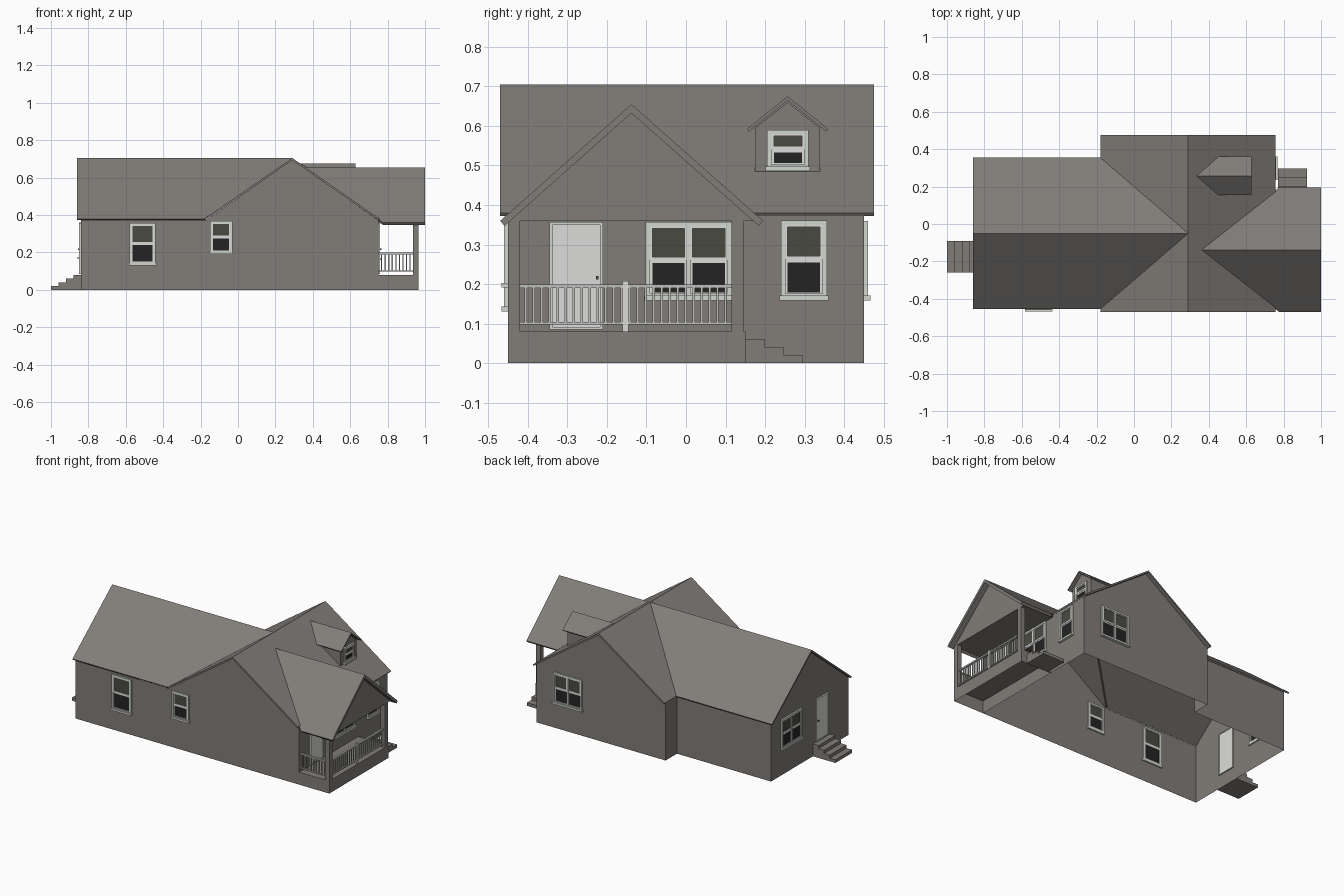
import bpy, bmesh
from mathutils import Vector, Matrix

cube = bpy.data.objects.get("Cube")
if cube:
    bpy.data.objects.remove(cube, do_unlink=True)


def material(name, rgb):
    m = bpy.data.materials.new(name)
    m.use_nodes = True
    col = (*rgb, 1)
    m.diffuse_color = col
    m.node_tree.nodes["Principled BSDF"].inputs["Base Color"].default_value = col
    return m


BODY = material("warm grey", (0.22, 0.205, 0.19))
TRIM = material("pale trim", (0.64, 0.68, 0.62))
SASH = material("off white", (0.72, 0.73, 0.71))
GLASS = material("green grey glass", (0.066, 0.07, 0.052))
DARK = material("dark glass", (0.017, 0.017, 0.017))
RAIL = material("light grey rail", (0.52, 0.52, 0.50))
PALETTE = [TRIM, SASH, GLASS, DARK]


def finish(name, bm, mats):
    me = bpy.data.meshes.new(name)
    bm.to_mesh(me)
    bm.free()
    for m in mats:
        me.materials.append(m)
    ob = bpy.data.objects.new(name, me)
    bpy.context.scene.collection.objects.link(ob)
    return ob


def sheet(name, polys, ref=(0, 0, 0.3), thick=0):
    """Flat panels facing away from ref, optionally thickened inwards."""
    bm = bmesh.new()
    for poly in polys:
        f = bm.faces.new([bm.verts.new(p) for p in poly])
        f.normal_update()
        if f.normal.dot(f.calc_center_median() - Vector(ref)) < 0:
            f.normal_flip()
    bmesh.ops.remove_doubles(bm, verts=bm.verts, dist=0.0001)
    ob = finish(name, bm, [BODY])
    if thick:
        mod = ob.modifiers.new("Thickness", "SOLIDIFY")
        mod.thickness = thick
        mod.offset = -1
    return ob


def add_box(bm, lo, hi, mat=0):
    lo, hi = Vector(lo), Vector(hi)
    size = [abs(d) for d in hi - lo]
    mtx = Matrix.Translation((lo + hi) / 2) @ Matrix.Diagonal((*size, 1))
    for v in bmesh.ops.create_cube(bm, size=1, matrix=mtx)["verts"]:
        for f in v.link_faces:
            f.material_index = mat


def box(name, lo, hi, mat=BODY):
    bm = bmesh.new()
    add_box(bm, lo, hi)
    return finish(name, bm, [mat])


def wall_box(bm, side, plane, u, v, n, mat):
    """Box on a wall: u along it, v upwards, n out of it."""
    s = 1 if side[0] == "+" else -1
    pts = []
    for i in (0, 1):
        out = plane + s * n[i]
        pts.append((out, u[i], v[i]) if side[1] == "x" else (u[i], out, v[i]))
    add_box(bm, pts[0], pts[1], mat)


def border(bm, side, plane, u, v, n, w, mat):
    for uu, vv in (((u[0], u[0] + w), v), ((u[1] - w, u[1]), v),
                   (u, (v[0], v[0] + w)), (u, (v[1] - w, v[1]))):
        wall_box(bm, side, plane, uu, vv, n, mat)


def window(name, side, plane, u, v, lights=1):
    bm = bmesh.new()
    border(bm, side, plane, u, v, (-0.008, 0.01), 0.011, 0)
    wall_box(bm, side, plane, (u[0] - 0.004, u[1] + 0.004),
             (v[0] - 0.006, v[0] + 0.006), (-0.008, 0.017), 0)
    step = (u[1] - u[0] - 0.014) / lights
    mid = (v[0] + v[1]) / 2
    for i in range(lights):
        a = u[0] + 0.007 + i * step
        span = (a + 0.002, a + step - 0.002)
        for lo, hi, pane, out in ((mid, v[1] - 0.008, 2, 0.007), (v[0] + 0.006, mid, 3, 0.005)):
            border(bm, side, plane, span, (lo, hi), (-0.006, out), 0.008, 1)
            wall_box(bm, side, plane, span, (lo, hi), (-0.003, 0.003), pane)
        if i:
            wall_box(bm, side, plane, (a - 0.005, a + 0.005), v, (-0.008, 0.01), 0)
    return finish(name, bm, PALETTE)


def door(name, side, plane, u, v):
    bm = bmesh.new()
    border(bm, side, plane, u, v, (-0.008, 0.01), 0.007, 0)
    wall_box(bm, side, plane, u, v, (-0.005, 0.006), 1)
    knob = u[1] - 0.018
    wall_box(bm, side, plane, (knob, knob + 0.007), (0.212, 0.22), (0.006, 0.016), 2)
    return finish(name, bm, PALETTE)


# Main block and rear wing walls, open underneath
F, B, W = -0.45, 0.45, 0.335
L, M, R = -0.84, -0.17, 0.75
RX, RY, TOP, EAVE = 0.29, -0.05, 0.705, 0.38
APEX, WT = 0.694, 0.372


def gable(y):
    return [(M, y, 0), (R, y, 0), (R, y, WT), (RX, y, APEX), (M, y, WT)]


sheet("main_walls", [gable(F), gable(B),
                     [(R, F, 0), (R, B, 0), (R, B, WT), (R, F, WT)]])
sheet("main_return_wall", [[(M, W, 0), (M, B, 0), (M, B, WT), (M, W, WT)]])
sheet("wing_walls", [
    [(L, F, 0), (M, F, 0), (M, F, WT), (L, F, WT)],
    [(L, W, 0), (M, W, 0), (M, W, WT + 0.01), (L, W, WT + 0.01)],
    [(L, F, 0), (L, W, 0), (L, W, WT + 0.01), (L, RY, APEX), (L, F, WT)]])

# Main and wing roofs meeting at valleys
XL, XR, YF, YB = -0.18, 0.757, -0.47, 0.475
WF, WB, WL = -0.455, 0.355, -0.86
hub = (RX, RY, TOP)
sheet("main_roof_porch_side", [[(RX, YF, TOP), (XR, YF, EAVE), (XR, YB, EAVE), (RX, YB, TOP)]], thick=0.01)
for name, edge, valley in (("front", YF, WF), ("back", YB, WB)):
    sheet("main_roof_wing_side_" + name,
          [[(RX, edge, TOP), hub, (XL, valley, EAVE), (XL, edge, EAVE)]], thick=0.01)
    sheet("wing_roof_" + name,
          [[(WL, RY, TOP), hub, (XL, valley, EAVE), (WL, valley, EAVE)]], thick=0.01)

# Porch deck, ceiling, gable and roof
PX, PB, PY, PZ = 0.965, 0.15, -0.138, 0.08
sheet("porch_base", [
    [(R, F, PZ), (PX, F, PZ), (PX, PB, PZ), (R, PB, PZ)],
    [(PX, F, 0), (PX, PB, 0), (PX, PB, PZ), (PX, F, PZ)],
    [(R, F, 0), (PX, F, 0), (PX, F, PZ), (R, F, PZ)],
    [(R, PB, 0), (PX, PB, 0), (PX, PB, PZ), (R, PB, PZ)]], ref=(0.85, -0.15, 0))
sheet("porch_ceiling", [[(R, F, 0.36), (PX, F, 0.36), (PX, 0.175, 0.36), (R, 0.175, 0.36)]], ref=(0.85, 0, 1))
sheet("porch_gable", [[(PX, F, 0.36), (PX, 0.175, 0.36), (PX, PY, 0.637)]])
for name, y in (("front", YF), ("back", 0.195)):
    sheet("porch_roof_" + name, [[(0.36, PY, 0.655), (1, PY, 0.655), (1, y, 0.36), (0.775, y, 0.36)]], thick=0.017)
for name, y in (("front", -0.45), ("back", 0.115)):
    box("porch_post_" + name, (0.935, y, PZ), (PX, y + 0.03, 0.36))

# Porch railings
bm = bmesh.new()
for z, h in ((0.098, 0.006), (0.19, 0.009)):
    add_box(bm, (0.944, -0.42, z), (0.956, 0.115, z + h))
    add_box(bm, (R, -0.441, z), (0.935, -0.429, z + h))
for i in range(26):
    y = -0.405 + i * 0.0202
    add_box(bm, (0.947, y - 0.003, 0.1), (0.953, y + 0.003, 0.195))
for i in range(9):
    x = 0.768 + i * 0.019
    add_box(bm, (x - 0.003, -0.438, 0.1), (x + 0.003, -0.432, 0.195))
finish("porch_railing", bm, [RAIL])
box("railing_middle_post", (0.943, -0.16, PZ), (0.957, -0.146, 0.208), SASH)

# Steps at the porch and the rear door
for i in range(3):
    box("porch_step", (0.77, PB, 0.04 - i * 0.02), (0.925, 0.2 + i * 0.048, 0.06 - i * 0.02))
for i in range(4):
    box("rear_step", (-0.88 - i * 0.04, -0.26, 0.06 - i * 0.02), (L, -0.09, 0.08 - i * 0.02))

# Dormer
DX, DY, DW = 0.606, 0.257, 0.082
low, high = 0.485, 0.595
sides = [[(DX, DY - DW, low), (DX, DY + DW, low), (DX, DY + DW, high), (DX, DY, 0.66), (DX, DY - DW, high)]]
for s in (-1, 1):
    y = DY + s * DW
    sides.append([(DX, y, low), (DX, y, high), (0.447, y, high)])
    e = DY + s * 0.103
    sheet("dormer_roof_" + ("back" if s > 0 else "front"),
          [[(0.335, DY, 0.675), (0.627, DY, 0.675), (0.627, e, 0.592), (0.452, e, 0.592)]],
          thick=0.008)
sheet("dormer_walls", sides, ref=(0.5, DY, 0.5))

# Windows and doors
window("dormer_window", "+x", DX, (0.205, 0.31), (0.492, 0.59))
window("porch_double_window", "+x", R, (-0.102, 0.115), (0.165, 0.357))
window("entrance_side_window", "+x", R, (0.24, 0.356), (0.165, 0.361))
window("front_window_large", "-y", F, (-0.58, -0.44), (0.137, 0.358))
window("front_window_small", "-y", F, (-0.15, -0.03), (0.197, 0.367))
window("back_double_window", "+y", B, (0.42, 0.625), (0.165, 0.36), 2)
window("rear_double_window", "-x", L, (0.03, 0.235), (0.17, 0.36), 2)
bpy.data.objects.remove(bpy.data.objects["porch_double_window"], do_unlink=True)
window("porch_double_window", "+x", R, (-0.102, 0.115), (0.165, 0.357), 2)
door("porch_door", "+x", R, (-0.345, -0.21), (0.085, 0.357))
door("rear_door", "-x", L, (-0.24, -0.115), (0.085, 0.357))
